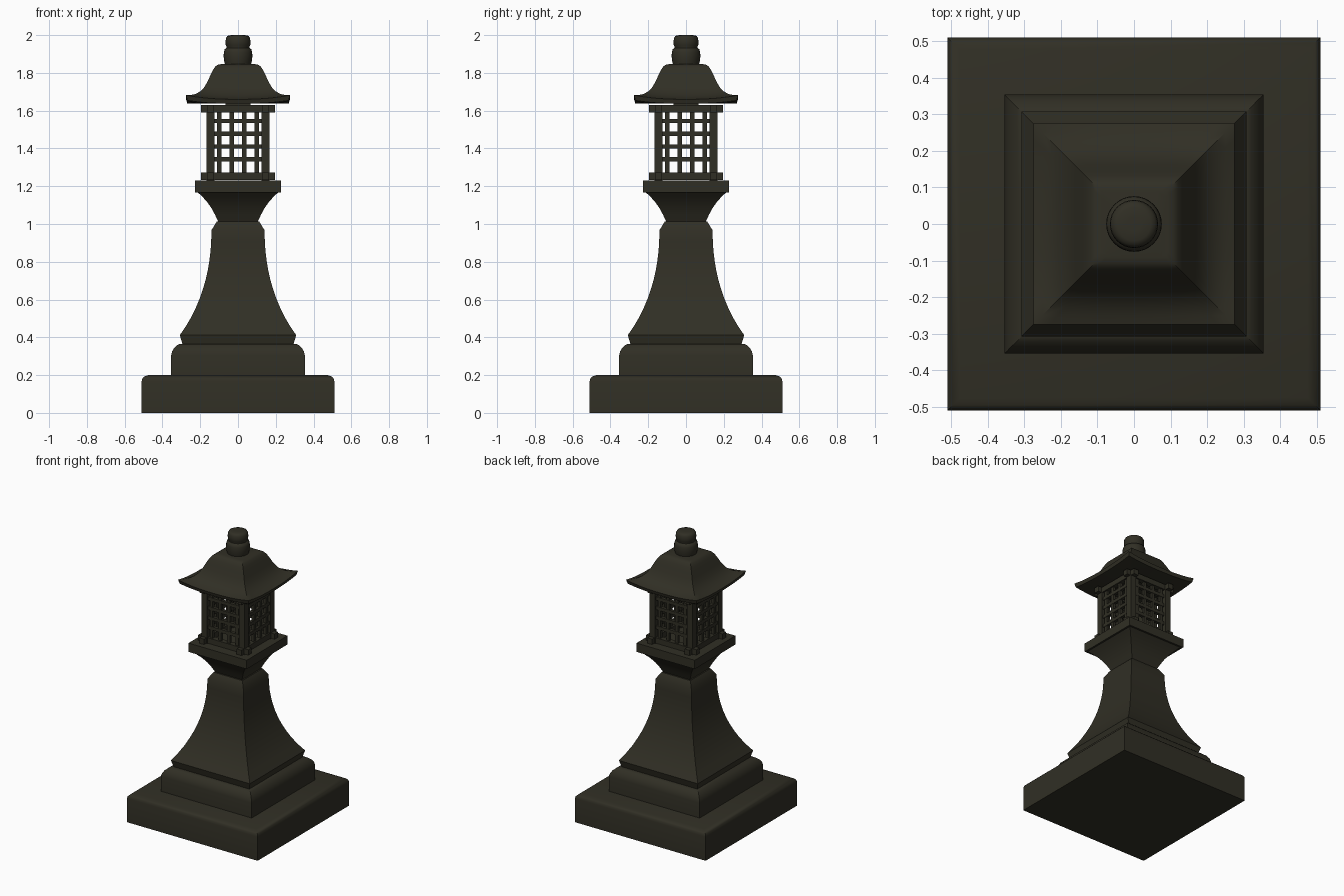
import bpy, bmesh, math
from mathutils import Vector

if "Cube" in bpy.data.objects:
    bpy.data.objects.remove(bpy.data.objects["Cube"])

stone = bpy.data.materials.new("dark olive stone")
stone.diffuse_color = (0.030, 0.028, 0.018, 1)
stone.use_nodes = True
stone.node_tree.nodes["Principled BSDF"].inputs["Base Color"].default_value = stone.diffuse_color


def finish(name, bm, smooth=None):
    bmesh.ops.recalc_face_normals(bm, faces=bm.faces)
    me = bpy.data.meshes.new(name)
    bm.to_mesh(me)
    bm.free()
    me.materials.append(stone)
    ob = bpy.data.objects.new(name, me)
    bpy.context.collection.objects.link(ob)
    if smooth:
        bpy.ops.object.select_all(action='DESELECT')
        ob.select_set(True)
        bpy.context.view_layer.objects.active = ob
        bpy.ops.object.shade_smooth_by_angle(angle=math.radians(smooth))
    return ob


def skin(name, rings, smooth=30):
    """Join closed rings of points into a capped solid."""
    bm = bmesh.new()
    loops = [[bm.verts.new(p) for p in r] for r in rings]
    n = len(loops[0])
    for a, b in zip(loops, loops[1:]):
        for i in range(n):
            j = (i + 1) % n
            bm.faces.new((a[i], a[j], b[j], b[i]))
    bm.faces.new(loops[0])
    bm.faces.new(loops[-1])
    return finish(name, bm, smooth)


def square_loft(name, profile, smooth=30):
    return skin(name, [[(h * sx, h * sy, z) for sx, sy in
                        ((-1, -1), (1, -1), (1, 1), (-1, 1))]
                       for h, z in profile], smooth)


def add_box(bm, c, s):
    vs = bmesh.ops.create_cube(bm, size=1)["verts"]
    for v in vs:
        v.co = Vector((v.co.x * s[0] + c[0], v.co.y * s[1] + c[1], v.co.z * s[2] + c[2]))


# stepped base
square_loft("base_slab", [(0.51, 0), (0.51, 0.168), (0.506, 0.182),
                          (0.495, 0.193), (0.475, 0.2)])
square_loft("second_step", [(0.354, 0.19), (0.354, 0.305), (0.349, 0.325),
                            (0.337, 0.345), (0.32, 0.36), (0.305, 0.366)])

# flared pedestal
square_loft("pedestal", [(0.293, 0.36), (0.308, 0.412), (0.275, 0.46), (0.246, 0.51),
                         (0.222, 0.56), (0.201, 0.61), (0.184, 0.66), (0.17, 0.71),
                         (0.159, 0.76), (0.151, 0.81), (0.145, 0.86), (0.142, 0.91),
                         (0.14, 0.968), (0.113, 1.012)])

# lantern platform
square_loft("platform", [(0.1, 1.005), (0.108, 1.02), (0.122, 1.05), (0.141, 1.085),
                         (0.166, 1.12), (0.192, 1.148), (0.214, 1.168), (0.227, 1.168),
                         (0.227, 1.23)])

# cage: corner posts, crossing rails and lattice
C = 0.146
bm = bmesh.new()
for x in (-C, C):
    for y in (-C, C):
        add_box(bm, (x, y, 1.427), (0.044, 0.044, 0.4))
finish("cage_posts", bm)

bm = bmesh.new()
for z in (1.253, 1.61):
    for s in (-C, C):
        add_box(bm, (0, s, z), (0.392, 0.038, 0.038))
        add_box(bm, (s, 0, z), (0.038, 0.392, 0.038))
finish("cage_rails", bm)

bm = bmesh.new()
for s in (-C, C):
    for p in (-0.1, -0.034, 0.034, 0.1):
        add_box(bm, (p, s, 1.43), (0.023, 0.018, 0.35))
        add_box(bm, (s, p, 1.43), (0.018, 0.023, 0.35))
    for z in (1.342, 1.41, 1.478, 1.545):
        add_box(bm, (0, s, z), (0.26, 0.022, 0.023))
        add_box(bm, (s, 0, z), (0.022, 0.26, 0.023))
finish("cage_lattice", bm)

# roof with upturned corners: (half width, z, corner lift)
ROOF = [(0.06, 1.637, 0), (0.2, 1.637, 0.004), (0.268, 1.637, 0.017),
        (0.275, 1.66, 0.022), (0.25, 1.667, 0.016), (0.225, 1.678, 0.01),
        (0.2, 1.697, 0.005), (0.18, 1.72, 0.002), (0.162, 1.752, 0),
        (0.146, 1.788, 0), (0.132, 1.816, 0), (0.12, 1.834, 0),
        (0.107, 1.843, 0), (0.09, 1.846, 0)]
N = 12
rings = []
for h, z, lift in ROOF:
    ring = []
    for k in range(4):
        a = k * math.pi / 2
        for i in range(N):
            t = 2 * i / N - 1
            x, y = t * h, -h
            ring.append((x * math.cos(a) - y * math.sin(a),
                         x * math.sin(a) + y * math.cos(a), z + lift * abs(t) ** 2.5))
    rings.append(ring)
skin("roof", rings, 35)
square_loft("roof_support", [(0.065, 1.622), (0.065, 1.645)])
bm = bmesh.new()
add_box(bm, (0, 0, 1.615), (0.27, 0.27, 0.02))
finish("cage_ceiling", bm)

# round finial
FINIAL = [(0.068, 1.84), (0.073, 1.86), (0.076, 1.885), (0.075, 1.91), (0.07, 1.926),
          (0.06, 1.932), (0.06, 1.938), (0.065, 1.947), (0.066, 1.965), (0.064, 1.983),
          (0.058, 1.994), (0.046, 1.999), (0.02, 2.0)]
skin("finial", [[(r * math.cos(i * math.pi / 16), r * math.sin(i * math.pi / 16), z)
                 for i in range(32)] for r, z in FINIAL], 50)
